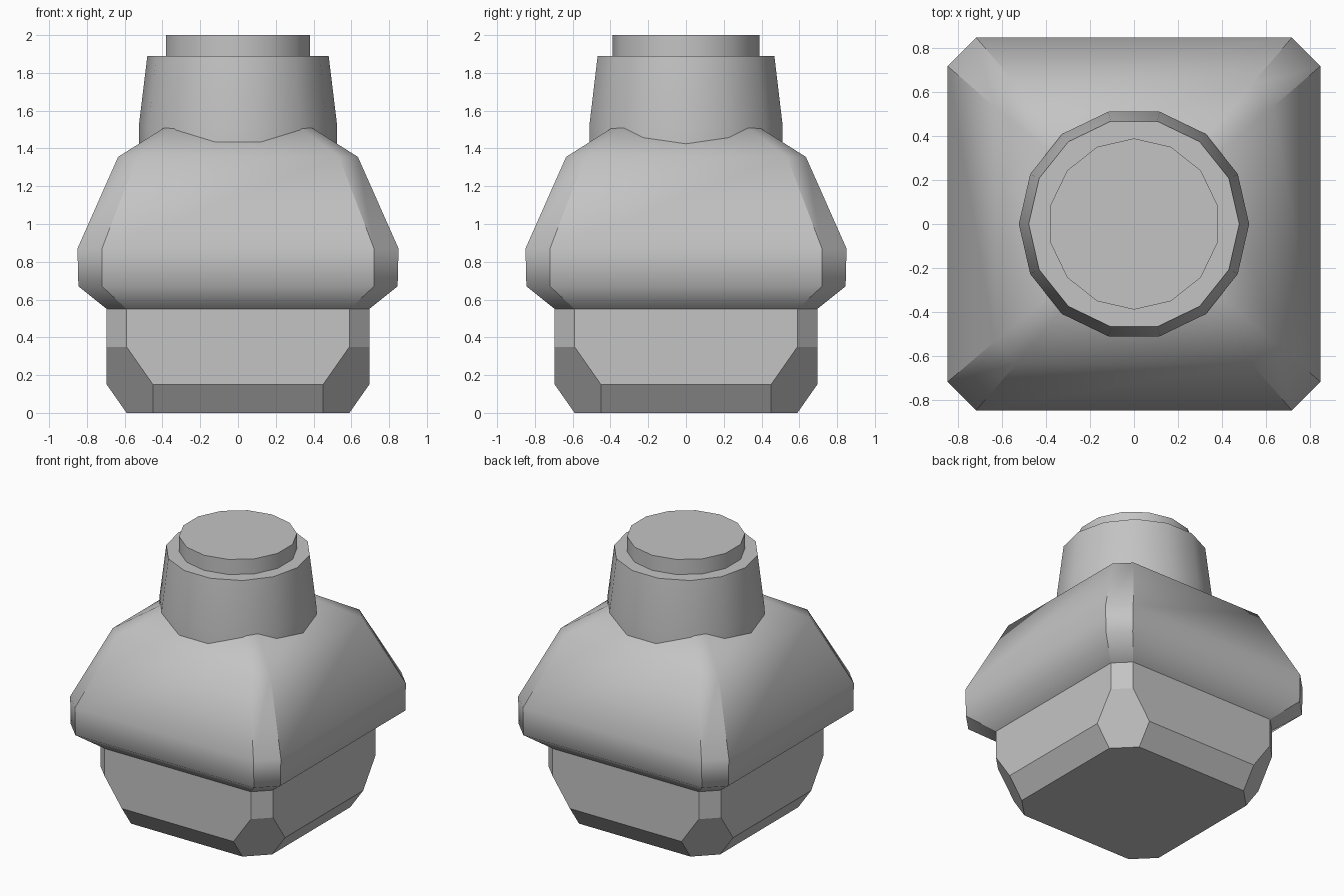
import bpy, bmesh, math

if "Cube" in bpy.data.objects:
    bpy.data.objects.remove(bpy.data.objects["Cube"], do_unlink=True)

grey = bpy.data.materials.new("plain_grey")
grey.use_nodes = True
colour = (0.55, 0.55, 0.55, 1)
grey.diffuse_color = colour
grey.node_tree.nodes["Principled BSDF"].inputs["Base Color"].default_value = colour


def chamfered_square(half, flat, z):
    """Square outline with cut corners; flat is where each cut begins."""
    quarter = [(half, -flat), (half, flat)]
    points = []
    for _ in range(4):
        points += [(x, y, z) for x, y in quarter]
        quarter = [(-y, x) for x, y in quarter]
    return points


def round_ring(radius, z, turn=0.0, sides=14):
    step = math.tau / sides
    return [(radius * math.cos(i * step + turn),
             radius * math.sin(i * step + turn), z) for i in range(sides)]


def loft(name, rings, smooth_angle=None, sharp_below=None):
    """Skin a stack of rings and cap both ends."""
    bm = bmesh.new()
    loops = [[bm.verts.new(p) for p in ring] for ring in rings]
    for low, high in zip(loops, loops[1:]):
        n = len(low)
        for i in range(n):
            j = (i + 1) % n
            bm.faces.new((low[i], low[j], high[j], high[i]))
    bm.faces.new(loops[0][::-1])
    bm.faces.new(loops[-1])
    bmesh.ops.recalc_face_normals(bm, faces=bm.faces)
    if sharp_below is not None:
        for face in bm.faces:
            face.smooth = True
        for edge in bm.edges:
            a, b = (v.co.z for v in edge.verts)
            upright = abs(a - b) > 0.01
            edge.smooth = not (upright and max(a, b) < sharp_below)
        for edge in {e for v in loops[0] for e in v.link_edges}:
            if all(v in loops[0] for v in edge.verts):
                edge.smooth = False
    mesh = bpy.data.meshes.new(name)
    bm.to_mesh(mesh)
    bm.free()
    mesh.materials.append(grey)
    obj = bpy.data.objects.new(name, mesh)
    bpy.context.collection.objects.link(obj)
    if smooth_angle:
        bpy.ops.object.select_all(action="DESELECT")
        obj.select_set(True)
        bpy.context.view_layer.objects.active = obj
        bpy.ops.object.shade_smooth_by_angle(angle=math.radians(smooth_angle))
    return obj


# Faceted foot with cut lower corners
loft("base", [chamfered_square(*r) for r in (
    (0.59, 0.45, 0), (0.695, 0.45, 0.15), (0.695, 0.59, 0.35), (0.695, 0.59, 0.55))])

# Wide shoulder that slopes in towards the neck
loft("shoulder", [chamfered_square(*r) for r in (
    (0.695, 0.59, 0.55), (0.845, 0.72, 0.67), (0.85, 0.72, 0.87),
    (0.635, 0.535, 1.355), (0.39, 0.33, 1.51))], sharp_below=1.4)

# Tapered collar
loft("neck", [round_ring(*r) for r in (
    (0.525, 1.36), (0.525, 1.52), (0.48, 1.89))], smooth_angle=35)

# Narrow plug on top, turned by half a facet
loft("cap", [round_ring(0.39, z, math.pi / 14) for z in (1.85, 2.0)], smooth_angle=35)
